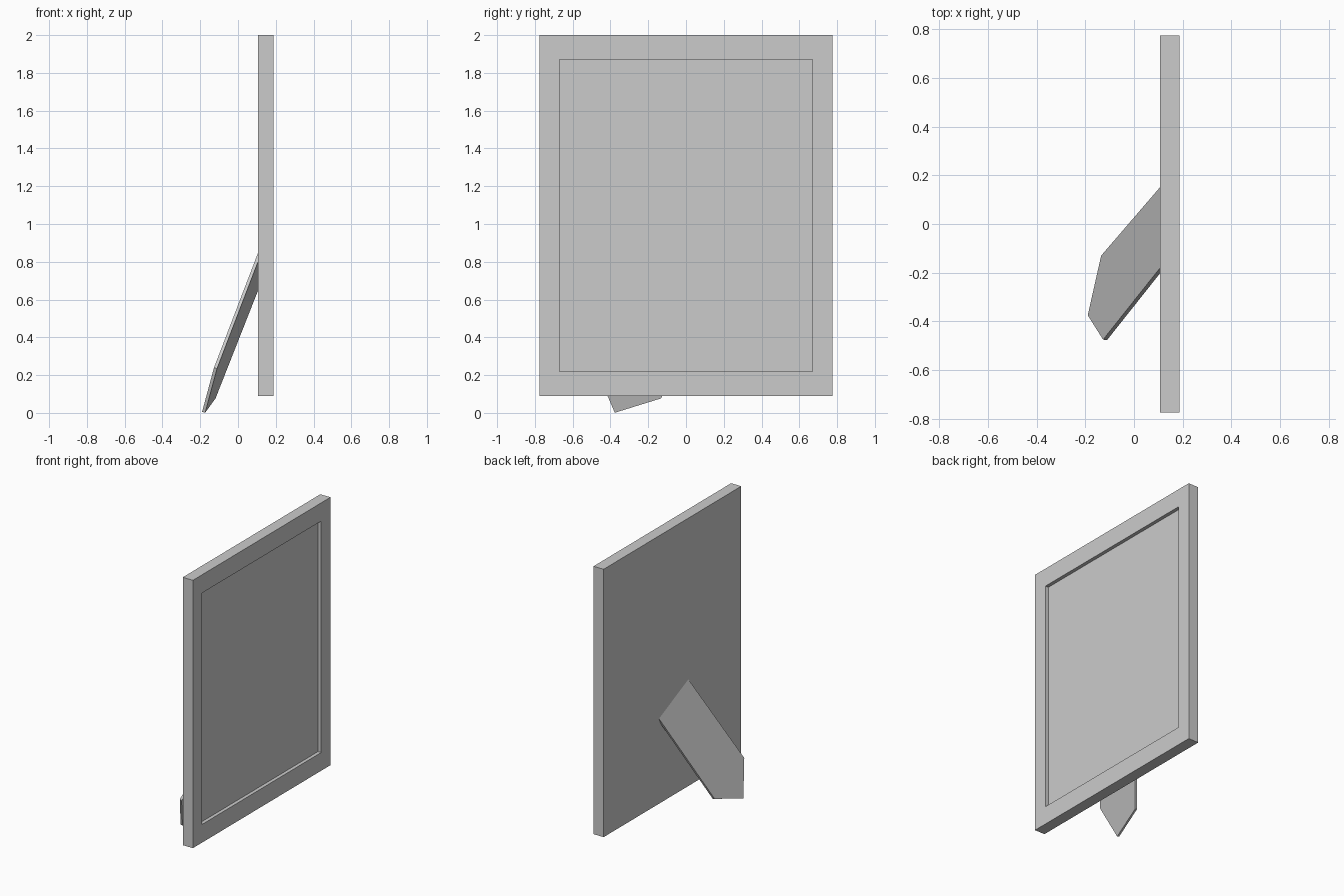
import bpy, bmesh
from mathutils import Vector, Matrix

if "Cube" in bpy.data.objects:
    bpy.data.objects.remove(bpy.data.objects["Cube"])


def finish(bm, name):
    bmesh.ops.recalc_face_normals(bm, faces=bm.faces)
    me = bpy.data.meshes.new(name)
    bm.to_mesh(me)
    bm.free()
    ob = bpy.data.objects.new(name, me)
    bpy.context.collection.objects.link(ob)
    return ob


# Upright frame with a shallow recessed picture panel on its +x face
centre = Vector((0.147, 0, 1.045))
bm = bmesh.new()
bmesh.ops.create_cube(bm, size=1)
bmesh.ops.scale(bm, vec=(0.08, 1.55, 1.91), verts=bm.verts)
face = max(bm.faces, key=lambda f: f.calc_center_median().x)
for scale, depth in (((1, 1.34 / 1.55, 1.65 / 1.91), 0), ((1, 1, 1), -0.025)):
    face = bmesh.ops.extrude_discrete_faces(bm, faces=[face])["faces"][0]
    bmesh.ops.scale(bm, vec=scale, verts=face.verts)
    bmesh.ops.translate(bm, vec=(depth, 0, 0), verts=face.verts)
bmesh.ops.translate(bm, vec=centre, verts=bm.verts)
finish(bm, "picture_frame")

# Slanted easel leg: pointed five-sided plate, top edge sunk into the frame back
along = Vector((0.234, 0.29, 0.61)) * 0.06
outline = [
    Vector((0.107, 0.15, 0.695)) + along,
    Vector((-0.135, -0.13, 0.082)),
    Vector((-0.19, -0.375, 0.006)),
    Vector((-0.127, -0.475, 0.24)),
    Vector((0.107, -0.18, 0.85)) + along,
]
inward = Vector((0.94, -0.12, -0.31)).normalized() * 0.017
bm = bmesh.new()
back = bm.faces.new([bm.verts.new(p) for p in outline])
new = bmesh.ops.extrude_face_region(bm, geom=[back], use_keep_orig=True)["geom"]
bmesh.ops.translate(bm, vec=inward, verts=[v for v in new if isinstance(v, bmesh.types.BMVert)])
finish(bm, "easel_leg")
